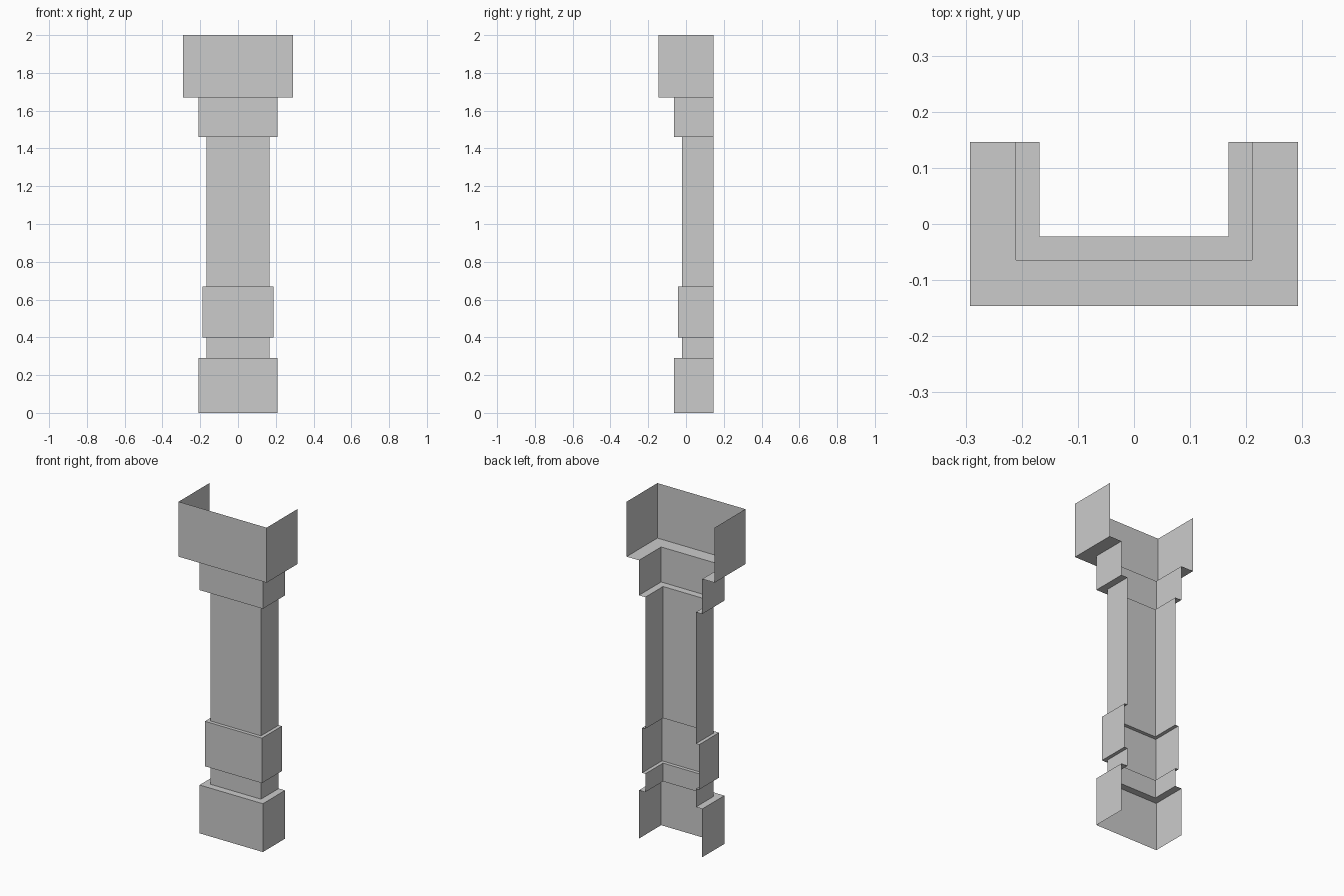
import bpy, bmesh

if "Cube" in bpy.data.objects:
    bpy.data.objects.remove(bpy.data.objects["Cube"])

BACK = 0.146  # open back plane of the half column

# (half width, height) profile from the foot to the capital
profile = [
    (0.21, 0.0), (0.21, 0.29),        # base block
    (0.168, 0.29), (0.168, 0.40),     # neck
    (0.189, 0.40), (0.189, 0.67),     # lower band
    (0.168, 0.67), (0.168, 1.46),     # shaft
    (0.21, 1.46), (0.21, 1.67),       # collar
    (0.292, 1.67), (0.292, 2.0),      # capital
]


def u_row(bm, w, z):
    """Three-sided outline, open at the back."""
    front = BACK - w
    return [bm.verts.new((x, y, z)) for x, y in
            ((-w, BACK), (-w, front), (w, front), (w, BACK))]


# Half column shell, open at back, top and bottom
bm = bmesh.new()
rows = [u_row(bm, w, z) for w, z in profile]
for low, high in zip(rows, rows[1:]):
    for i in range(3):
        bm.faces.new((low[i], low[i + 1], high[i + 1], high[i]))

mesh = bpy.data.meshes.new("half_column")
bm.to_mesh(mesh)
bm.free()
bpy.context.collection.objects.link(bpy.data.objects.new("half_column", mesh))
